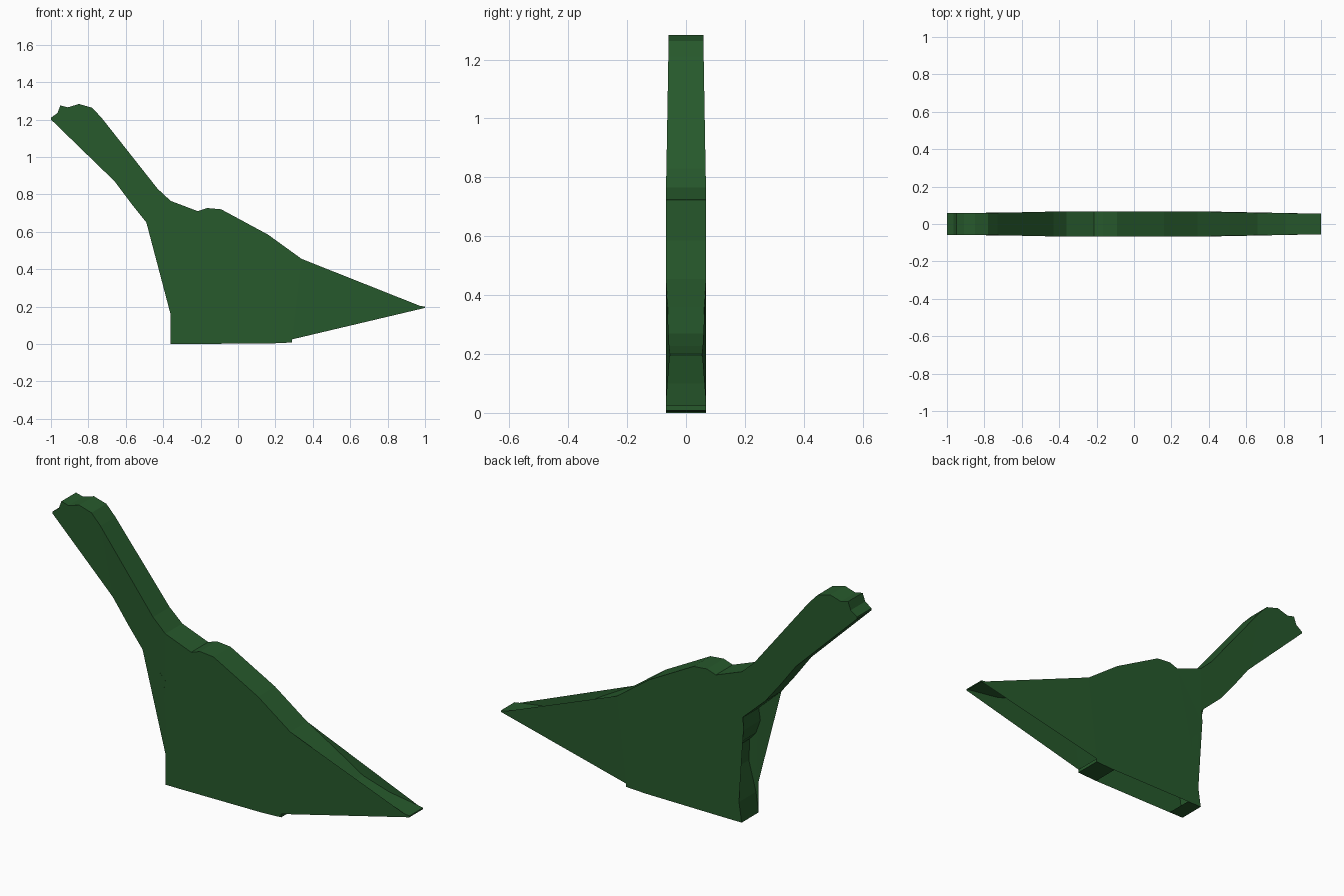
import bpy, bmesh

if "Cube" in bpy.data.objects:
    bpy.data.objects.remove(bpy.data.objects["Cube"])

# Side profile (x, z), clockwise from the snout
TOP = [(-1, 1.21), (-0.965, 1.235), (-0.95, 1.275), (-0.91, 1.265), (-0.85, 1.283),
       (-0.78, 1.263), (-0.73, 1.21), (-0.43, 0.83), (-0.36, 0.765), (-0.215, 0.71),
       (-0.165, 0.727), (-0.09, 0.72), (0.16, 0.585), (0.34, 0.455), (0.51, 0.36),
       (0.66, 0.27), (0.81, 0.227), (1, 0.2), (1, 0.193)]
BASE = [(0.29, 0.025), (0.29, 0.008), (0.18, 0.003), (-0.28, 0), (-0.36, 0)]
FRONT = [(-0.345, 0.1), (-0.305, 0.25), (-0.31, 0.36), (-0.345, 0.4), (-0.37, 0.47),
         (-0.36, 0.53), (-0.49, 0.65), (-0.57, 0.75), (-0.66, 0.87), (-1, 1.2)]
PROFILE = TOP + BASE + FRONT
# Underside spans left open: below the tail and between the feet
OPEN = {len(TOP) - 1, len(TOP) + 2}

# Half thickness along x: thickest at the belly
WIDTH = [(-1, 0.058), (-0.73, 0.06), (-0.36, 0.068), (0.34, 0.068), (0.51, 0.062), (1, 0.055)]


def half_width(x):
    for (x0, w0), (x1, w1) in zip(WIDTH, WIDTH[1:]):
        if x <= x1:
            return w0 + (w1 - w0) * (x - x0) / (x1 - x0)
    return WIDTH[-1][1]


# Hollow body: two side walls joined by a rim
bm = bmesh.new()
near = [bm.verts.new((x, -half_width(x), z)) for x, z in PROFILE]
far = [bm.verts.new((x, half_width(x), z)) for x, z in PROFILE]
walls = [bm.faces.new(near), bm.faces.new(far[::-1])]
n = len(PROFILE)
for i in range(n):
    if i not in OPEN:
        j = (i + 1) % n
        bm.faces.new((near[j], near[i], far[i], far[j]))
bmesh.ops.triangulate(bm, faces=walls)
bmesh.ops.recalc_face_normals(bm, faces=bm.faces)
mesh = bpy.data.meshes.new("dinosaur_body")
bm.to_mesh(mesh)
bm.free()
body = bpy.data.objects.new("dinosaur_body", mesh)
bpy.context.collection.objects.link(body)

# Dark green
green = bpy.data.materials.new("dark_green")
green.diffuse_color = (0.02, 0.1, 0.025, 1)
green.use_nodes = True
green.node_tree.nodes["Principled BSDF"].inputs["Base Color"].default_value = green.diffuse_color
mesh.materials.append(green)
